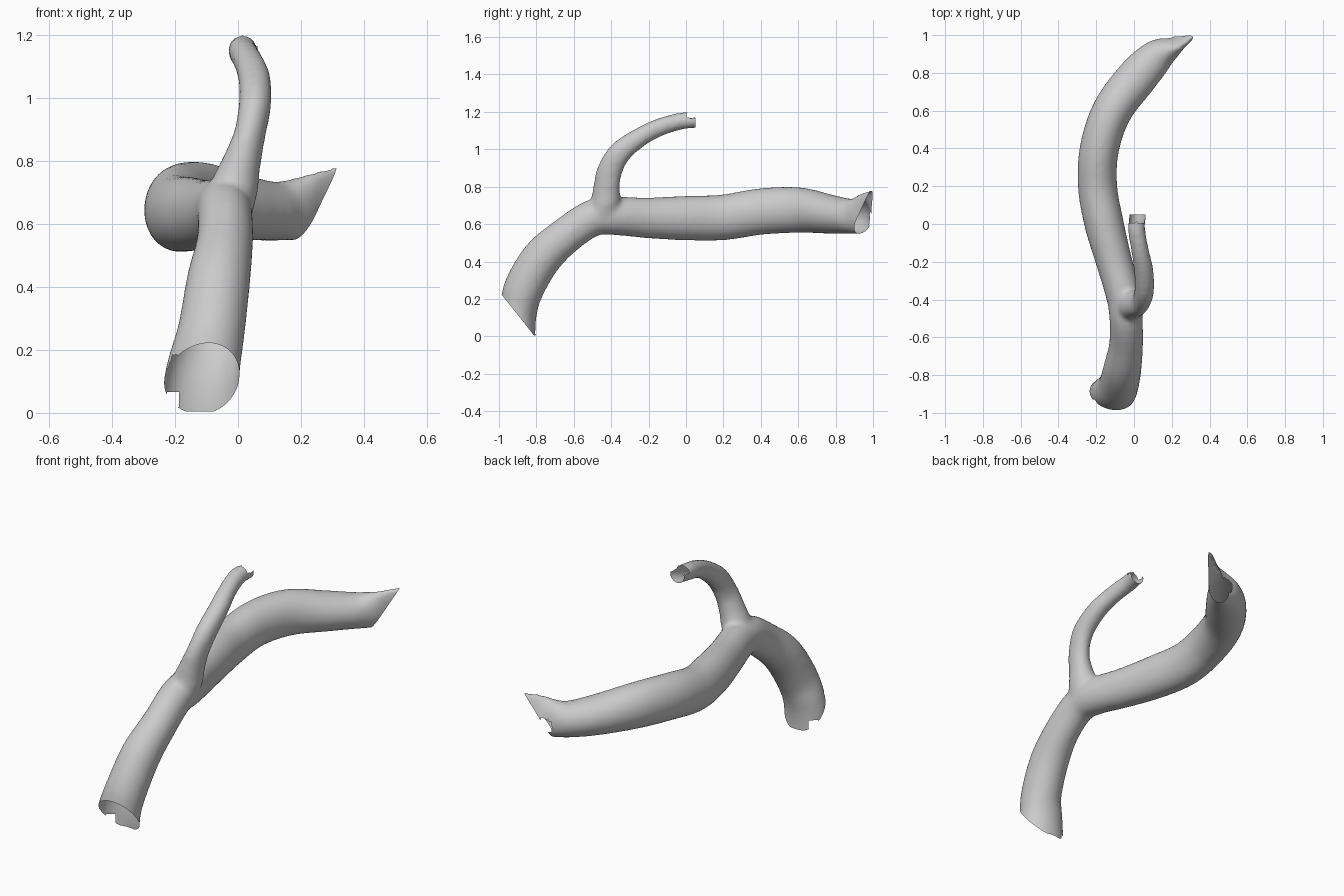
import bpy, bmesh, math
from mathutils import Vector

if "Cube" in bpy.data.objects:
    bpy.data.objects.remove(bpy.data.objects["Cube"])

# Path points: x, y, z, half width sideways, half width the other way
TRUNK = [(-.12, -.90, -.10, .125, .10), (-.12, -.905, .03, .125, .10), (-.11, -.895, .14, .118, .10),
         (-.085, -.865, .26, .107, .108), (-.062, -.77, .42, .101, .107),
         (-.042, -.64, .54, .09, .098), (-.042, -.50, .632, .088, .098),
         (-.055, -.38, .643, .093, .102), (-.105, -.2, .633, .096, .109),
         (-.158, 0, .632, .104, .119), (-.193, .2, .636, .104, .122),
         (-.183, .4, .667, .104, .124), (-.115, .6, .675, .106, .122),
         (.015, .775, .652, .108, .104), (.12, .885, .641, .092, .094),
         (.20, .935, .65, .058, .102), (.255, .97, .665, .032, .108), (.33, 1.03, .69, .02, .105)]
BRANCH = [(-.03, -.46, .62, .07, .075), (-.01, -.43, .72, .075, .08), (.01, -.425, .79, .062, .072),
          (.036, -.41, .88, .05, .068), (.054, -.355, .98, .052, .062),
          (.052, -.25, 1.062, .052, .052), (.032, -.14, 1.118, .047, .048),
          (.014, -.03, 1.15, .046, .046), (.02, .05, 1.158, .044, .044), (.03, .12, 1.158, .044, .044)]


def smooth_path(points, steps=6):
    """Catmull-Rom through positions and widths together."""
    p = [Vector(q) for q in points]
    p = [p[0] * 2 - p[1]] + p + [p[-1] * 2 - p[-2]]
    out = []
    for i in range(1, len(p) - 2):
        a, b, c, d = p[i - 1:i + 3]
        for k in range(steps):
            t = k / steps
            out.append((b * 2 + (c - a) * t + (a * 2 - b * 5 + c * 4 - d) * t ** 2
                        + (b * 3 - a - c * 3 + d) * t ** 3) * .5)
    return out + [p[-2]]


def add_tube(bm, points, sides=32):
    path = smooth_path(points)
    pos = [Vector(q[:3]) for q in path]
    rings = []
    for i, q in enumerate(path):
        t = (pos[min(i + 1, len(pos) - 1)] - pos[max(i - 1, 0)]).normalized()
        side = t.cross(Vector((0, -max(0, t.z), 1))).normalized()
        up = side.cross(t)
        rings.append([bm.verts.new(pos[i] + side * q[3] * math.cos(a) + up * q[4] * math.sin(a))
                      for a in (math.tau * k / sides for k in range(sides))])
    for r, s in zip(rings, rings[1:]):
        for k in range(sides):
            j = (k + 1) % sides
            bm.faces.new((r[k], r[j], s[j], s[k]))
    bm.faces.new(rings[0][::-1])
    bm.faces.new(rings[-1])
    return bm


# Capped, overlapping tubes
bm = bmesh.new()
add_tube(bm, TRUNK)
add_tube(bm, BRANCH)
bmesh.ops.recalc_face_normals(bm, faces=bm.faces)
mesh = bpy.data.meshes.new("forked_tube")
bm.to_mesh(mesh)
bm.free()
tube = bpy.data.objects.new("forked_tube", mesh)
bpy.context.collection.objects.link(tube)

# Merge into one skin and blend the fork
remesh = tube.modifiers.new("merge", 'REMESH')
remesh.mode = 'VOXEL'
remesh.voxel_size = .012
blend = tube.modifiers.new("blend", 'SMOOTH')
blend.factor = .5
blend.iterations = 12
evaluated = tube.evaluated_get(bpy.context.evaluated_depsgraph_get())
bm = bmesh.new()
bm.from_mesh(evaluated.to_mesh())
evaluated.to_mesh_clear()
tube.modifiers.clear()


def cut_open(point, normal, near, reach):
    """Slice off everything past a plane, only close to one end."""
    near = Vector(near)
    faces = [f for f in bm.faces if (f.calc_center_median() - near).length < reach]
    geom = list({v for f in faces for v in f.verts} | {e for f in faces for e in f.edges}) + faces
    bmesh.ops.bisect_plane(bm, geom=geom, plane_co=point, plane_no=normal, clear_outer=True)


def notch(low, high):
    """Remove the skin inside a box for a ragged rim."""
    gone = [f for f in bm.faces
            if all(a < c < b for a, c, b in zip(low, f.calc_center_median(), high))]
    bmesh.ops.delete(bm, geom=gone, context='FACES')


# Open the three ends
cut_open((-.1, -.9, .115), (0, -.78, -.62), (-.1, -.9, 0), .4)
cut_open((0, 0, .004), (0, 0, -1), (-.1, -.85, 0), .2)
cut_open((.25, .968, .68), (.83, .55, -.65), (.28, 1, .68), .3)
cut_open((.02, .05, 1.15), (0, 1, 0), (.02, .08, 1.15), .15)

# Ragged rims
notch((-.3, -1.1, 0), (-.15, -.93, .18))
notch((-.3, -.9, 0), (-.19, -.7, .06))
notch((-.1, .01, 1.168), (.1, .1, 1.3))
notch((.15, .95, .59), (.4, 1.1, .66))

bm.to_mesh(mesh)
bm.free()
mesh.polygons.foreach_set("use_smooth", [True] * len(mesh.polygons))
mesh.update()
